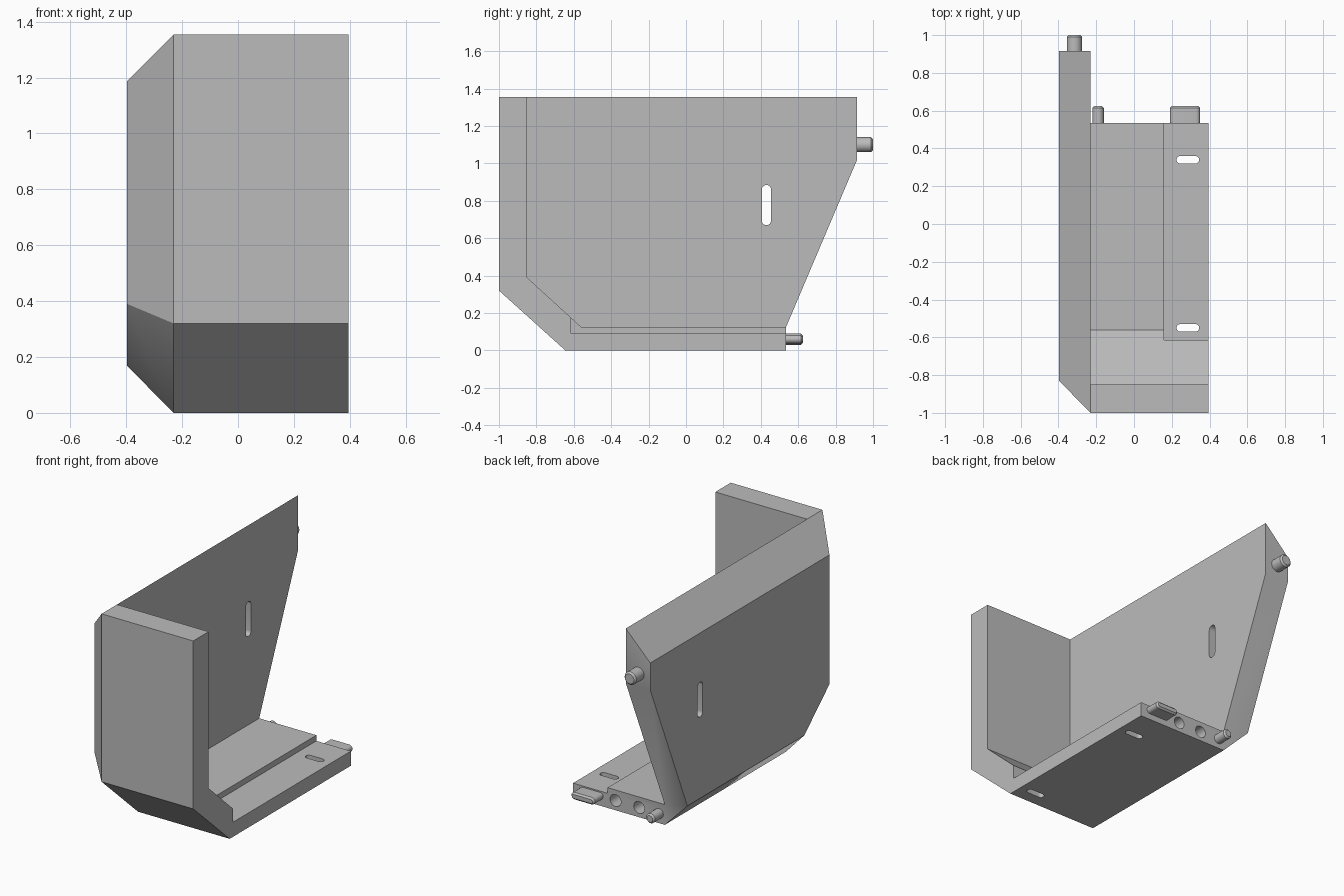
import bpy, bmesh, math
from mathutils import Matrix, Vector

if "Cube" in bpy.data.objects:
    bpy.data.objects.remove(bpy.data.objects["Cube"])

grey = bpy.data.materials.new("plain grey")
grey.use_nodes = True
COLOUR = (0.5, 0.5, 0.5, 1)
grey.diffuse_color = COLOUR
grey.node_tree.nodes["Principled BSDF"].inputs["Base Color"].default_value = COLOUR

# Local (u, v, w) axes mapped to world, w being the extrusion direction
ALONG = {
    "x": Matrix(((0, 0, 1), (1, 0, 0), (0, 1, 0))),
    "y": Matrix(((1, 0, 0), (0, 0, 1), (0, 1, 0))),
    "z": Matrix.Identity(3),
}


def loft(name, axis, sections):
    """Closed solid through (position, outline) sections along an axis."""
    bm = bmesh.new()
    rings = [[bm.verts.new(ALONG[axis] @ Vector((u, v, w))) for u, v in outline]
             for w, outline in sections]
    for a, b in zip(rings, rings[1:]):
        for i in range(len(a)):
            j = (i + 1) % len(a)
            bm.faces.new((a[i], a[j], b[j], b[i]))
    bm.faces.new(rings[0])
    bm.faces.new(rings[-1])
    bmesh.ops.recalc_face_normals(bm, faces=bm.faces)
    mesh = bpy.data.meshes.new(name)
    bm.to_mesh(mesh)
    bm.free()
    mesh.materials.append(grey)
    obj = bpy.data.objects.new(name, mesh)
    bpy.context.collection.objects.link(obj)
    return obj


def prism(name, axis, start, end, outline):
    return loft(name, axis, [(start, outline), (end, outline)])


def stadium(cu, cv, length, radius, steps=12):
    """Rounded slot outline, stretched along u; a circle when length is 2r."""
    half = length / 2 - radius
    points = []
    for side, turn in ((1, -math.pi / 2), (-1, math.pi / 2)):
        for i in range(steps + (half > 0)):
            a = turn + math.pi * i / steps
            points.append((cu + side * half + radius * math.cos(a),
                           cv + radius * math.sin(a)))
    return points


def activate(obj):
    bpy.ops.object.select_all(action="DESELECT")
    obj.select_set(True)
    bpy.context.view_layer.objects.active = obj


def cut(target, cutter):
    cutter.hide_render = True
    mod = target.modifiers.new("cut", "BOOLEAN")
    mod.operation, mod.solver, mod.object = "DIFFERENCE", "EXACT", cutter
    activate(target)
    bpy.ops.object.modifier_apply(modifier=mod.name)
    bpy.data.objects.remove(cutter)


# Solid shell with its outer side chamfered all round
TOP, BACK, INNER, RIGHT = 1.355, 0.915, -0.23, 0.395
full = [(-1, TOP), (-1, 0.32), (-0.645, 0), (BACK, 0), (BACK, TOP)]
inset = [(-0.83, 1.187), (-0.83, 0.39), (-0.585, 0.168), (BACK, 0.168), (BACK, 1.187)]
body = loft("corner_shell", "x", [(-0.397, inset), (INNER, full), (RIGHT, full)])

# Slanted back edge
cut(body, prism("back_cutter", "x", -1, 1, [
    (0.535, -1), (0.535, 0.125), (BACK, 1.02), (BACK, 2), (2, 2), (2, -1)]))
# Open interior, leaving side wall, front wall, ramp and floor
cut(body, prism("interior_cutter", "x", INNER, 1, [
    (-0.85, 2), (-0.85, 0.39), (-0.56, 0.125), (2, 0.125), (2, 2)]))
# Lowered ledge along the floor's open edge
cut(body, prism("ledge_cutter", "x", 0.16, 1, [
    (-0.615, 0.09), (2, 0.09), (2, 0.6), (-0.615, 0.6)]))

# Slots through the floor ledge and the side wall
for y in (0.34, -0.55):
    cut(body, prism("floor_slot", "z", -0.1, 0.3, stadium(0.285, y, 0.12, 0.02)))
upright = [(y, z) for z, y in stadium(0.777, 0.43, 0.215, 0.025)]
cut(body, prism("wall_slot", "x", -0.6, 0, upright))

# Sockets in the floor's back end
for x in (0.106, -0.055):
    cut(body, prism("socket", "y", 0.43, 0.7, stadium(x, 0.06, 0.074, 0.037)))


# Connecting pegs with softened tips
def peg(name, x, z, width, radius, start, end):
    tip = 0.01
    outline = stadium(x, z, width, radius)
    small = stadium(x, z, width - 2 * tip, radius - tip)
    return loft(name, "y", [(start, outline), (end - tip, outline), (end, small)])


parts = [
    body,
    peg("wall_pin", -0.315, 1.10, 0.08, 0.04, BACK, 1.0),
    peg("floor_pin", -0.19, 0.06, 0.06, 0.03, 0.535, 0.625),
    peg("floor_tab", 0.27, 0.06, 0.16, 0.022, 0.535, 0.625),
]
for part in parts:
    activate(part)
    bpy.ops.object.shade_smooth_by_angle(angle=math.radians(30))
